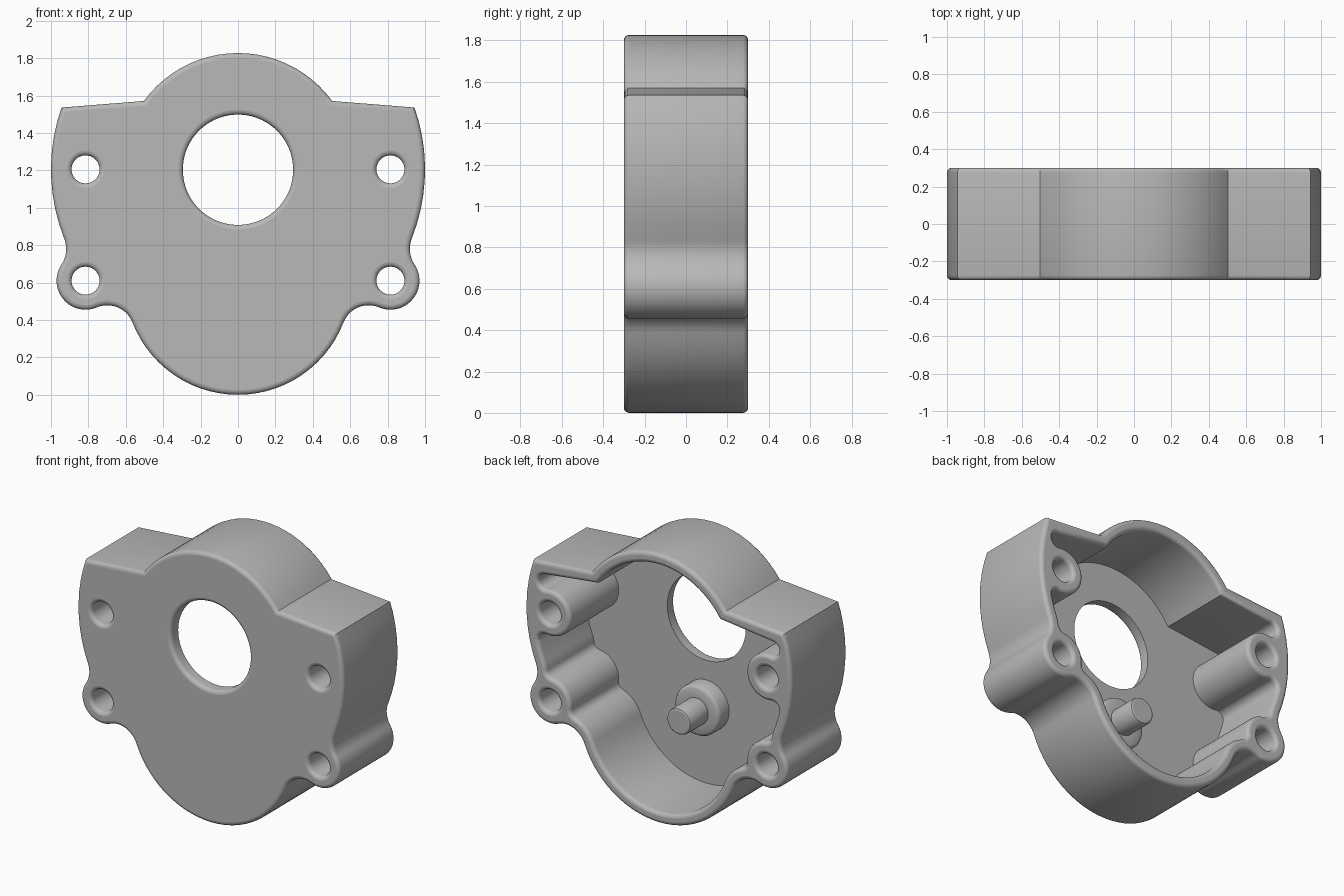
import bpy, bmesh, math
from mathutils import Vector

if "Cube" in bpy.data.objects:
    bpy.data.objects.remove(bpy.data.objects["Cube"])

BACK, FRONT, FLOOR = 0.3, -0.3, -0.22
WALL, ROUND, SEGS = 0.075, 0.025, 4

grey = bpy.data.materials.new("cast_grey")
grey.use_nodes = True
grey.diffuse_color = (0.48, 0.48, 0.48, 1)
grey.node_tree.nodes["Principled BSDF"].inputs["Base Color"].default_value = (0.48, 0.48, 0.48, 1)


# Plane geometry helpers: a circle is (centre, radius) in x, z
def circle(x, z, r):
    return (Vector((x, z)), r)


def grow(c, d):
    return (c[0], c[1] + d)


def meet(a, b, hint):
    """Crossing of two circles nearest to the hint."""
    axis = b[0] - a[0]
    d = axis.length
    axis /= d
    along = (d * d + a[1] ** 2 - b[1] ** 2) / (2 * d)
    h = math.sqrt(max(0, a[1] ** 2 - along ** 2))
    side = Vector((-axis.y, axis.x)) * h
    base = a[0] + axis * along
    return min((base + side, base - side), key=lambda p: (p - Vector(hint)).length)


def fillet(a, sa, b, sb, r, hint):
    """Circle of radius r tangent to a and b, outside (+1) or inside (-1) each."""
    return (meet(grow(a, sa * r), grow(b, sb * r), hint), r)


def touch(a, f):
    return a[0] + (f[0] - a[0]).normalized() * a[1]


def arc(c, p, q):
    """Points along the shorter arc of c from p to q."""
    a0 = math.atan2(*(p - c[0]).yx)
    a1 = math.atan2(*(q - c[0]).yx)
    sweep = (a1 - a0 + math.pi) % math.tau - math.pi
    n = max(4, math.ceil(abs(sweep) / math.radians(5)))
    return [c[0] + c[1] * Vector((math.cos(a0 + sweep * i / n), math.sin(a0 + sweep * i / n)))
            for i in range(n + 1)]


def mirrored(half):
    """Close a right-hand path that starts and ends on x = 0."""
    clean = [half[0]]
    for p in half[1:]:
        if (p - clean[-1]).length > 1e-3:
            clean.append(p)
    return clean + [Vector((-p.x, p.y)) for p in reversed(clean[1:-1])]


def ring(c, n=48):
    return [c[0] + c[1] * Vector((math.cos(math.tau * i / n), math.sin(math.tau * i / n)))
            for i in range(n)]


def offset(loop, d):
    """Move a closed loop outward by d, with mitred corners."""
    area = sum(a.x * b.y - b.x * a.y for a, b in zip(loop, loop[1:] + loop[:1]))
    s = 1 if area > 0 else -1
    out = []
    for i, p in enumerate(loop):
        t0 = (p - loop[i - 1]).normalized()
        t1 = (loop[(i + 1) % len(loop)] - p).normalized()
        n0, n1 = Vector((t0.y, -t0.x)) * s, Vector((t1.y, -t1.x)) * s
        out.append(p + (n0 + n1) * d / (1 + n0.dot(n1)))
    return out


# Defining circles of the housing
top = circle(0, 1.205, 0.622)
side = circle(0, 1.205, 1.0)
bottom = circle(0, 0.605, 0.605)
boss = circle(0.815, 1.205, 0.155)
lug = circle(0.815, 0.61, 0.155)
waist = fillet(side, 1, lug, 1, 0.155, (1.08, 0.78))
armpit = fillet(bottom, 1, lug, 1, 0.145, (0.69, 0.34))

# Outer outline
shoulder_in, shoulder_out = Vector((0.505, 1.572)), Vector((0.942, 1.535))
outline = mirrored(
    arc(top, top[0] + Vector((0, top[1])), shoulder_in)
    + arc(side, shoulder_out, touch(side, waist))
    + arc(waist, touch(side, waist), touch(lug, waist))
    + arc(lug, touch(lug, waist), touch(lug, armpit))
    + arc(armpit, touch(lug, armpit), touch(bottom, armpit))
    + arc(bottom, touch(bottom, armpit), Vector((0, 0))))

# Cavity outline, wrapping around the screw bosses
top_in, side_in, bottom_in = (grow(c, -WALL) for c in (top, side, bottom))
waist_in, armpit_in = grow(waist, WALL), grow(armpit, WALL)
slot = fillet(side_in, -1, boss, 1, 0.05, (0.85, 1.4))
pocket = fillet(side_in, -1, boss, 1, 0.05, (0.85, 1.0))
notch = fillet(waist_in, 1, lug, 1, 0.05, (0.8, 0.82))
crook = fillet(armpit_in, 1, lug, 1, 0.05, (0.61, 0.6))
boss_inner = boss[0] - Vector((boss[1], 0))
roof = Vector((0.235, 0.255)).normalized()
roof_z = 1.503
roof_in = Vector((math.sqrt(top_in[1] ** 2 - (roof_z - top_in[0].y) ** 2), roof_z))
cavity = mirrored(
    arc(top_in, top_in[0] + Vector((0, top_in[1])), roof_in)
    + arc(slot, slot[0] + Vector((0, slot[1])), touch(side_in, slot))
    + arc(slot, touch(side_in, slot), touch(boss, slot))
    + arc(boss, touch(boss, slot), boss_inner)
    + arc(boss, boss_inner, touch(boss, pocket))
    + arc(pocket, touch(boss, pocket), touch(side_in, pocket))
    + arc(side_in, touch(side_in, pocket), touch(side_in, waist))
    + arc(waist_in, touch(side_in, waist), touch(waist_in, notch))
    + arc(notch, touch(waist_in, notch), touch(lug, notch))
    + arc(lug, touch(lug, notch), touch(lug, crook))
    + arc(crook, touch(lug, crook), touch(armpit_in, crook))
    + arc(armpit_in, touch(armpit_in, crook), touch(bottom_in, armpit))
    + arc(bottom_in, touch(bottom_in, armpit), Vector((0, WALL))))

bore = ring(circle(0, 1.203, 0.295), 72)
screw_holes = [ring(circle(s * 0.815, z, 0.075), 32) for s in (-1, 1) for z in (0.61, 1.205)]

# Rounded edge as (inset, depth from the surface)
curve = [(ROUND * (1 - math.sin(t)), ROUND * (1 - math.cos(t)))
         for t in (math.pi / 2 * i / SEGS for i in range(SEGS + 1))]
front_edge = [(d, FRONT + y) for d, y in curve]
back_edge = [(d, BACK - y) for d, y in reversed(curve)]


def wall(bm, loop, stations, sign):
    """Skin a loop through (inset, y) stations; returns first and last edge loops."""
    rows = []
    for d, y in stations:
        rows.append([bm.verts.new((p.x, y, p.y)) for p in offset(loop, sign * d)])
    n = len(loop)
    for a, b in zip(rows, rows[1:]):
        for i in range(n):
            bm.faces.new((a[i], a[(i + 1) % n], b[(i + 1) % n], b[i])).smooth = True
    return [[bm.edges.get((r[i], r[(i + 1) % n])) for i in range(n)] for r in (rows[0], rows[-1])]


def finish(bm, name):
    bmesh.ops.recalc_face_normals(bm, faces=bm.faces)
    for e in bm.edges:
        e.smooth = e.calc_face_angle(0) < math.radians(35)
    mesh = bpy.data.meshes.new(name)
    bm.to_mesh(mesh)
    bm.free()
    mesh.materials.append(grey)
    obj = bpy.data.objects.new(name, mesh)
    bpy.context.collection.objects.link(obj)
    return obj


# Housing shell: walls first, then the flat faces between them
bm = bmesh.new()
front, back = wall(bm, outline, front_edge + back_edge, -1)
for hole in screw_holes:
    a, b = wall(bm, hole, front_edge + back_edge, 1)
    front += a
    back += b
bore_front, floor = wall(bm, bore, front_edge + [(0, FLOOR)], 1)
front += bore_front
cavity_floor, cavity_rim = wall(bm, cavity, [(0, FLOOR)] + back_edge, 1)
floor += cavity_floor
back += cavity_rim
for edges in (front, back, floor):
    bmesh.ops.triangle_fill(bm, use_beauty=True, use_dissolve=False, edges=edges, normal=(0, 1, 0))
finish(bm, "housing")

# Stepped shaft pin on the cavity floor
pin_profile = [(0.17, FLOOR - 0.02), (0.17, -0.13), (0.163, -0.117), (0.15, -0.11),
               (0.09, -0.11), (0.09, 0.065), (0.085, 0.076), (0.075, 0.08)]
bm = bmesh.new()
unit = ring(circle(0, 0.605, 1.0))
centre = Vector((0, 0.605))
rows = [[bm.verts.new((v.x, y, v.y)) for v in (centre + (p - centre) * r for p in unit)]
        for r, y in pin_profile]
for a, b in zip(rows, rows[1:]):
    for i in range(len(unit)):
        bm.faces.new((a[i - 1], a[i], b[i], b[i - 1])).smooth = True
bm.faces.new(rows[0])
bm.faces.new(rows[-1])
finish(bm, "shaft_pin")
